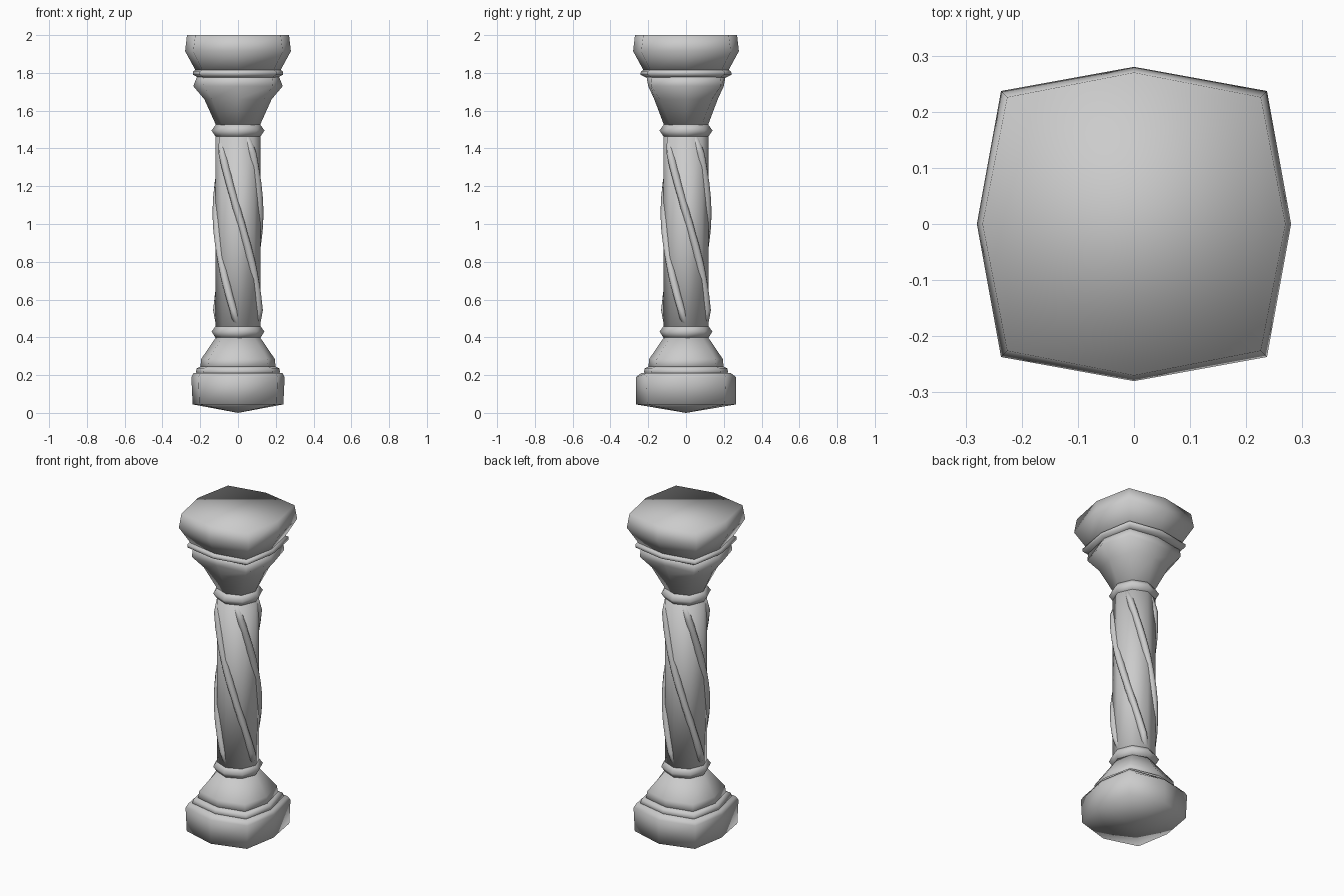
import bpy, bmesh, math
from mathutils import Vector

cube = bpy.data.objects.get("Cube")
if cube:
    bpy.data.objects.remove(cube)

stone = bpy.data.materials.new("grey stone")
stone.use_nodes = True
grey = (0.6, 0.6, 0.6, 1)
stone.diffuse_color = grey
stone.node_tree.nodes["Principled BSDF"].inputs["Base Color"].default_value = grey


def section(z, mx, my, c):
    """Eight-sided section: side middles at mx / my, corners at c."""
    return [Vector(p) for p in ((mx, 0, z), (c, c, z), (0, my, z), (-c, c, z),
                                (-mx, 0, z), (-c, -c, z), (0, -my, z), (c, -c, z))]


def finish(name, bm):
    bmesh.ops.recalc_face_normals(bm, faces=bm.faces)
    for f in bm.faces:
        f.smooth = True
    mesh = bpy.data.meshes.new(name)
    bm.to_mesh(mesh)
    bm.free()
    mesh.materials.append(stone)
    obj = bpy.data.objects.new(name, mesh)
    bpy.context.collection.objects.link(obj)
    return obj


def loft(name, sections, apex=None):
    """Skin a stack of sections, closing the bottom flat or to a point."""
    bm = bmesh.new()
    rings = [[bm.verts.new(p) for p in s] for s in sections]
    n = len(rings[0])
    for a, b in zip(rings, rings[1:]):
        for i in range(n):
            j = (i + 1) % n
            bm.faces.new((a[i], a[j], b[j], b[i]))
    bm.faces.new(rings[-1])
    if apex is None:
        bm.faces.new(rings[0])
    else:
        tip = bm.verts.new((0, 0, apex))
        for i in range(n):
            bm.faces.new((tip, rings[0][i], rings[0][(i + 1) % n]))
    return finish(name, bm)


# Foot and lower mouldings
loft("foot_block", [section(0.045, 0.24, 0.265, 0.205), section(0.19, 0.247, 0.265, 0.21),
                    section(0.212, 0.235, 0.235, 0.2)], apex=0)
loft("lower_band", [section(0.2, 0.215, 0.215, 0.175), section(0.215, 0.222, 0.222, 0.182),
                    section(0.235, 0.22, 0.22, 0.18), section(0.245, 0.2, 0.2, 0.162)])
loft("lower_flare", [section(0.23, 0.2, 0.2, 0.162), section(0.285, 0.195, 0.195, 0.155),
                     section(0.4, 0.117, 0.117, 0.084)])

# Collars at both ends of the shaft
for name, z in (("lower_collar", 0.43), ("upper_collar", 1.495)):
    loft(name, [section(z + dz, r, r, r * 0.71)
                for dz, r in ((-0.035, 0.117), (0, 0.14), (0.035, 0.115))])

# Shaft
loft("shaft", [section(z, 0.12, 0.12, 0.085) for z in (0.4, 0.95, 1.52)])

# Four raised ribs winding round the shaft
STEPS = 12
for k in range(4):
    sections = []
    for i in range(STEPS + 1):
        t = i / STEPS
        turn = math.radians(90 * k - 150 * t)
        swell = 0.135 if 0 < i < STEPS else 0.116
        ring = []
        for spread, r in ((-0.24, 0.1), (-0.13, swell - 0.008), (0, swell),
                          (0.13, swell - 0.008), (0.24, 0.1)):
            a = turn + spread
            ring.append(Vector((r * math.sin(a), -r * math.cos(a), 0.46 + t)))
        sections.append(ring)
    loft(f"spiral_rib_{k + 1}", sections)

# Capital, band and top block
loft("capital", [section(1.525, 0.117, 0.117, 0.084), section(1.66, 0.178, 0.168, 0.137),
                 section(1.73, 0.237, 0.2, 0.185), section(1.785, 0.215, 0.21, 0.18)])
loft("upper_band", [section(1.775, 0.21, 0.21, 0.18), section(1.79, 0.238, 0.242, 0.203),
                    section(1.808, 0.238, 0.238, 0.203), section(1.82, 0.215, 0.215, 0.18)])
loft("top_block", [section(1.805, 0.22, 0.22, 0.185), section(1.915, 0.28, 0.28, 0.237),
                   section(2, 0.27, 0.27, 0.226)])
